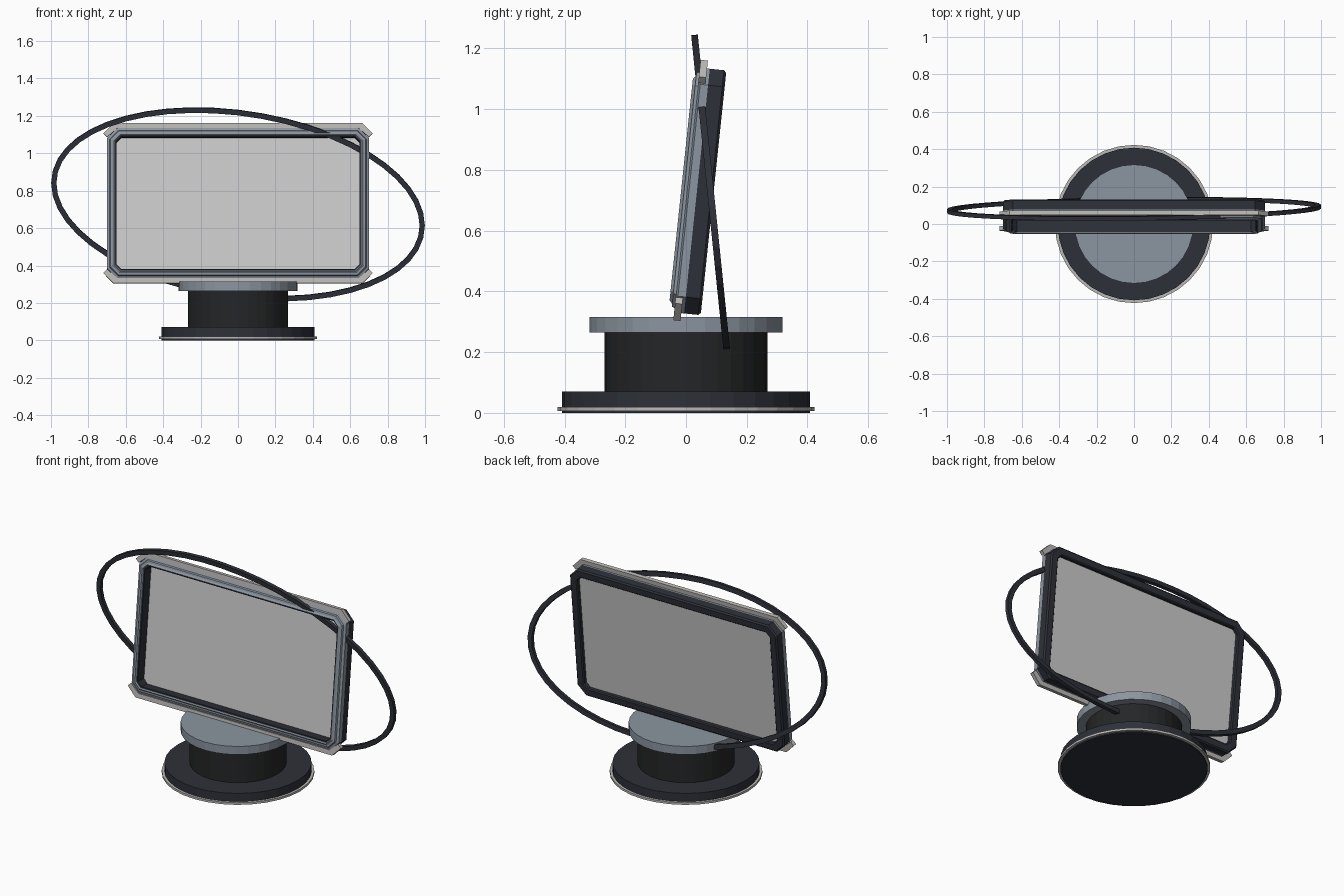
import bpy, bmesh, math
from mathutils import Vector, Matrix

if "Cube" in bpy.data.objects:
    bpy.data.objects.remove(bpy.data.objects["Cube"])


def material(name, rgb):
    m = bpy.data.materials.new(name)
    m.diffuse_color = (*rgb, 1)
    m.use_nodes = True
    m.node_tree.nodes["Principled BSDF"].inputs["Base Color"].default_value = m.diffuse_color
    return m


DARK = material("dark_slate", (0.027, 0.030, 0.040))
BLACK = material("near_black", (0.018, 0.019, 0.020))
STEEL = material("steel_blue", (0.26, 0.30, 0.35))
PALE = material("pale_trim", (0.50, 0.49, 0.47))

# The screen leans back about its centre
TILT = Matrix.Translation((0, 0.04, 0.73)) @ Matrix.Rotation(math.radians(-6), 4, 'X')


def finish(name, bm, mat=None, matrix=None):
    bmesh.ops.recalc_face_normals(bm, faces=bm.faces)
    me = bpy.data.meshes.new(name)
    bm.to_mesh(me)
    bm.free()
    ob = bpy.data.objects.new(name, me)
    bpy.context.collection.objects.link(ob)
    if mat:
        me.materials.append(mat)
    if matrix:
        ob.matrix_world = matrix
    return ob


def disc(name, radius, z0, z1, mat):
    bm = bmesh.new()
    bmesh.ops.create_cone(bm, cap_ends=True, segments=32, radius1=radius, radius2=radius,
                          depth=z1 - z0, matrix=Matrix.Translation((0, 0, (z0 + z1) / 2)))
    return finish(name, bm, mat)


def closed_loft(name, loops, mat, matrix=None):
    """Join a cycle of equal closed loops into a solid ring."""
    bm = bmesh.new()
    rows = [[bm.verts.new(p) for p in loop] for loop in loops]
    n = len(rows[0])
    for a, b in zip(rows, rows[1:] + rows[:1]):
        for i in range(n):
            j = (i + 1) % n
            bm.faces.new((a[i], a[j], b[j], b[i]))
    return finish(name, bm, mat, matrix)


def prism(name, outline, y0, y1, mat, matrix):
    """Extrude an x/z outline along y."""
    bm = bmesh.new()
    face = bm.faces.new([bm.verts.new((x, y0, z)) for x, z in outline])
    ext = bmesh.ops.extrude_face_region(bm, geom=[face], use_keep_orig=True)
    bmesh.ops.translate(bm, vec=(0, y1 - y0, 0),
                        verts=[v for v in ext["geom"] if isinstance(v, bmesh.types.BMVert)])
    return finish(name, bm, mat, matrix)


def octagon(o):
    """Screen opening outline, grown outwards by o, with cut corners."""
    w, h, c = 0.65 + o, 0.355 + o, 0.025 + 0.586 * o
    return [(w, h - c), (w - c, h), (c - w, h), (-w, h - c),
            (-w, c - h), (c - w, -h), (w - c, -h), (w, c - h)]


def frame(name, profile, mat):
    return closed_loft(name, [[(x, y, z) for x, z in octagon(o)] for o, y in profile], mat, TILT)


# Base
disc("base_rim", 0.423, 0.007, 0.02, PALE)
disc("base_plate", 0.408, 0.0, 0.07, DARK)
disc("base_column", 0.268, 0.07, 0.265, BLACK)
disc("base_top", 0.318, 0.265, 0.315, STEEL)

# Screen housing, front bezel and panel
frame("screen_housing", [(0, -0.045), (0, 0.045), (0.006, 0.051), (0.042, 0.051),
                         (0.05, 0.043), (0.05, -0.004), (0.006, -0.004), (0.006, -0.045)], DARK)
frame("screen_bezel", [(0.006, -0.004), (0.05, -0.004), (0.05, -0.030), (0.036, -0.036),
                       (0.032, -0.046), (0.021, -0.048), (0.012, -0.056), (0.006, -0.050)], STEEL)
prism("screen_panel", octagon(0.003), 0.015, 0.027, None, TILT)

# Trim strips wrapping the top and bottom corners
half = [(0.70, 0.355), (0.72, 0.375), (0.665, 0.431)]
inner = (0.645, 0.403)
strip = half + [(-x, z) for x, z in reversed(half)] + [(-inner[0], inner[1]), inner]
for label, s in (("top", 1), ("bottom", -1)):
    prism(label + "_trim", [(x, s * z) for x, z in strip], -0.037, -0.013, PALE, TILT)

# Orbit ring: a slanted flat band with rectangular section
SEGS = 48
normal = Vector((0, 1, 0.1025)).normalized()


def ring_point(t):
    z = 0.504 * math.sin(t - 0.2275)
    return Vector((0.985 * math.cos(t), 0.081 - 0.1025 * z, 0.727 + z))


loops = []
for i in range(SEGS):
    t = math.tau * i / SEGS
    tangent = ring_point(t + 0.01) - ring_point(t - 0.01)
    out = tangent.cross(normal).normalized()
    loops.append([ring_point(t) + out * a * 0.014 + normal * b * 0.011
                  for a, b in ((-1, -1), (1, -1), (1, 1), (-1, 1))])
closed_loft("orbit_ring", loops, DARK)
